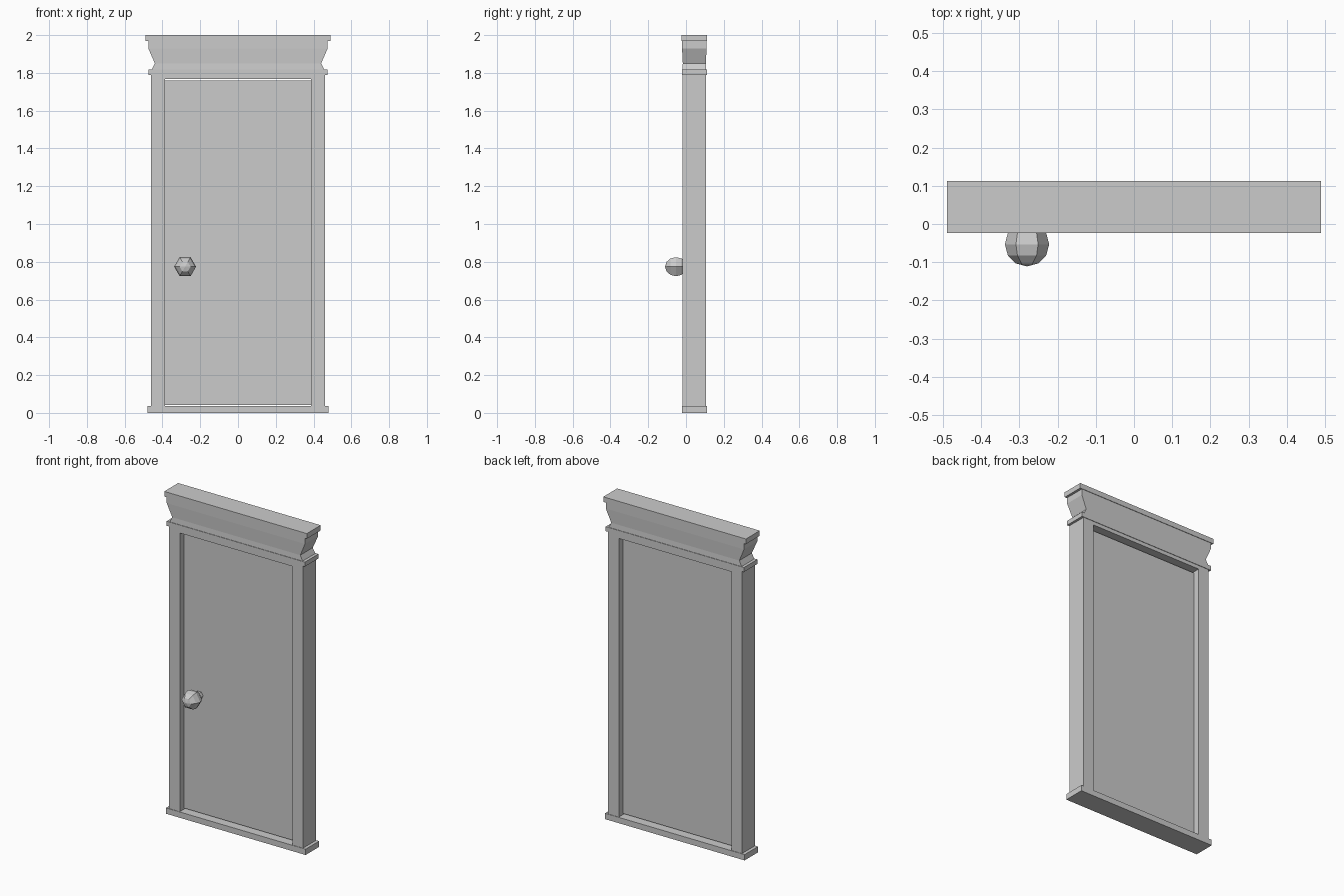
import bpy, bmesh, math
from mathutils import Matrix, Vector

if "Cube" in bpy.data.objects:
    bpy.data.objects.remove(bpy.data.objects["Cube"])

YC = 0.044  # middle of the frame depth


def finish(name, bm):
    bmesh.ops.recalc_face_normals(bm, faces=bm.faces[:])
    me = bpy.data.meshes.new(name)
    bm.to_mesh(me)
    bm.free()
    ob = bpy.data.objects.new(name, me)
    bpy.context.collection.objects.link(ob)
    return ob


def box(name, x0, x1, y0, y1, z0, z1):
    bm = bmesh.new()
    m = (Matrix.Translation(((x0 + x1) / 2, (y0 + y1) / 2, (z0 + z1) / 2))
         @ Matrix.Diagonal((x1 - x0, y1 - y0, z1 - z0, 1)))
    bmesh.ops.create_cube(bm, size=1, matrix=m)
    return finish(name, bm)


def loft(name, loops):
    """Stack rectangles (half width, half depth, height) into a moulding."""
    bm = bmesh.new()
    rings = [[bm.verts.new((sx * hx, YC + sy * hy, z))
              for sx, sy in ((-1, -1), (1, -1), (1, 1), (-1, 1))]
             for hx, hy, z in loops]
    for a, b in zip(rings, rings[1:]):
        for i in range(4):
            j = (i + 1) % 4
            bm.faces.new((a[i], a[j], b[j], b[i]))
    bm.faces.new(rings[0][::-1])
    bm.faces.new(rings[-1])
    return finish(name, bm)


# Frame: sill, side jambs, lintel
HY = 0.063
loft("sill", [(0.48, 0.066, 0), (0.48, 0.066, 0.036)])
jamb = box("side_jambs", 0.387, 0.46, YC - HY, YC + HY, 0.036, 1.79)
mir = jamb.modifiers.new("Mirror", 'MIRROR')
mir.use_axis[0] = True
box("lintel", -0.387, 0.387, YC - HY, YC + HY, 1.767, 1.79)

# Stepped cornice with a pinched neck
loft("cornice", [
    (0.475, 0.066, 1.79), (0.475, 0.066, 1.818),
    (0.457, 0.063, 1.818), (0.44, 0.061, 1.85),
    (0.475, 0.065, 1.93), (0.475, 0.065, 1.968),
    (0.49, 0.068, 1.968), (0.49, 0.068, 2.0)])

# Recessed door panel with thin gaps above and below
box("door_panel", -0.386, 0.386, 0.022, 0.066, 0.043, 1.759)

# Knob: six-sided ball on a short stem, axis along y
KX, KZ, KR = -0.28, 0.774, 0.058
turn = Matrix.Rotation(math.pi / 2, 4, 'X') @ Matrix.Rotation(math.pi / 6, 4, 'Z')
bm = bmesh.new()
bmesh.ops.create_uvsphere(bm, u_segments=6, v_segments=6, radius=KR,
                          matrix=Matrix.Translation((KX, -0.053, KZ)) @ turn)
finish("knob", bm)
bm = bmesh.new()
bmesh.ops.create_cone(bm, cap_ends=True, segments=6, radius1=0.025, radius2=0.025,
                      depth=0.055, matrix=Matrix.Translation((KX, -0.004, KZ)) @ turn)
finish("knob_stem", bm)
